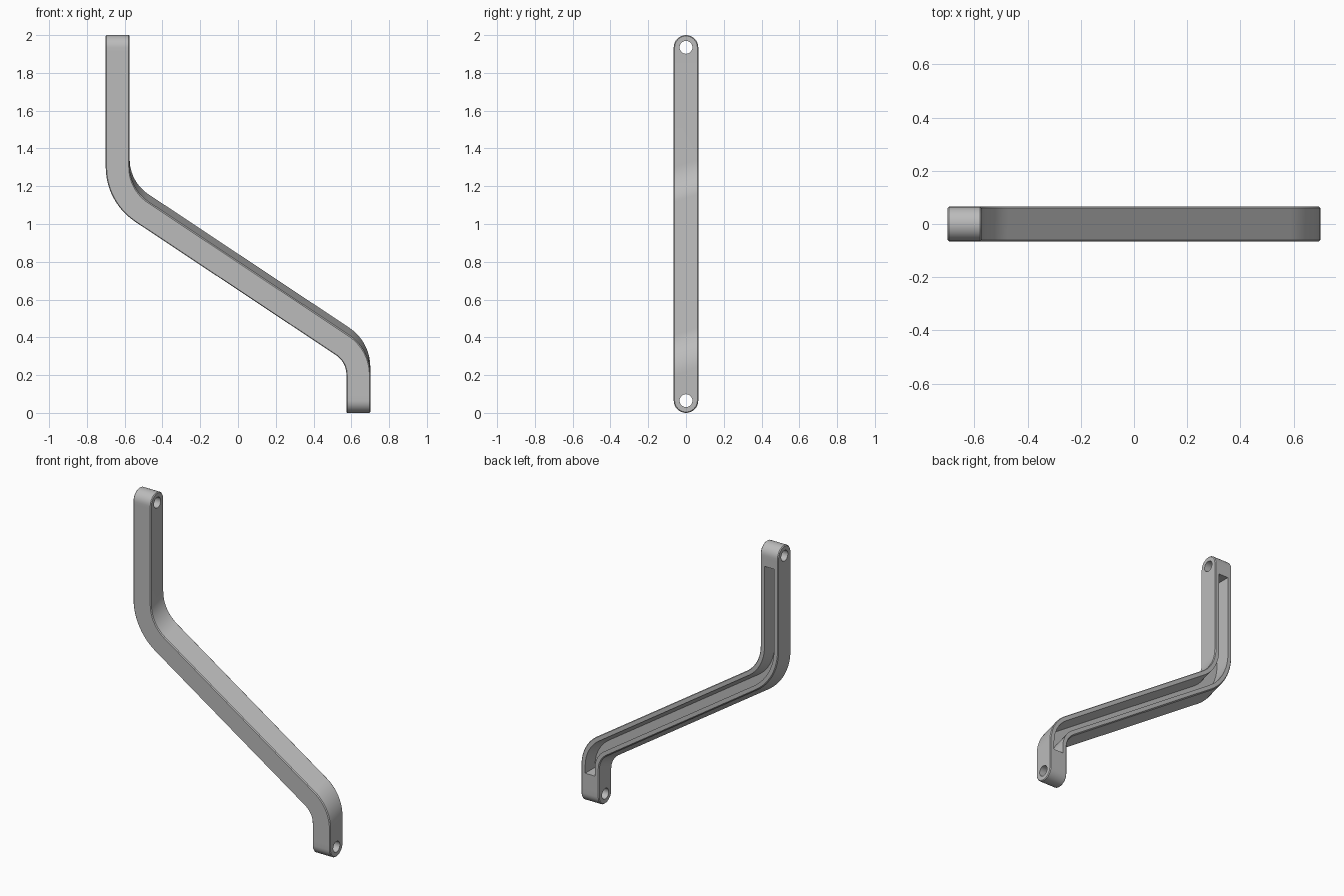
import bpy
import bmesh
from math import cos, sin, tan, radians, pi

R = 0.065          # half depth, also the radius of the rounded ends
HALF = 0.0635      # half width of the bar
EDGE = 0.005       # edge chamfer
HOLE = 0.034       # bolt hole radius
X_ARM = 0.637      # centre line of both upright arms
TURN = radians(56.4)
SHEAR = 0.33       # the slanted span rises towards the back
TOP, BOTTOM = 1.865, 0.195   # ends of the channelled length

cube = bpy.data.objects.get("Cube")
if cube:
    bpy.data.objects.remove(cube)

grey = bpy.data.materials.new("light grey")
grey.use_nodes = True
colour = (0.5, 0.5, 0.5, 1)
grey.diffuse_color = colour
grey.node_tree.nodes["Principled BSDF"].inputs["Base Color"].default_value = colour


def arc(cx, cz, radius, start, end, steps=12):
    angles = [start + (end - start) * i / steps for i in range(steps + 1)]
    return [(cx + radius * cos(a), cz + radius * sin(a)) for a in angles]


def side_line(offset):
    """Line beside the bent centre path, offset towards the upper side."""
    big, small = 0.285, 0.187
    slope = 1 / tan(TURN)
    z_left, z_right = 0.725 + X_ARM * slope, 0.725 - X_ARM * slope
    upper = arc(big - X_ARM, z_left + big * tan(TURN / 2), big - offset, pi, pi + TURN)
    lower = arc(X_ARM - small, z_right - small * tan(TURN / 2), small + offset, TURN, 0)
    return upper + lower


def rail(offset, y):
    """One long edge of the bar, from its top to its bottom."""
    bend = [(x, y, z + SHEAR * (y + R)) for x, z in side_line(offset)]
    return [(offset - X_ARM, y, TOP)] + bend + [(X_ARM + offset, y, BOTTOM)]


def skin(name, rows, ring_rows):
    """Closed solid from a loop of rows; open rows get end caps."""
    bm = bmesh.new()
    grid = [[bm.verts.new(p) for p in row] for row in rows]
    count = len(grid[0])
    for i, row in enumerate(grid):
        following = grid[(i + 1) % len(grid)]
        for j in range(count if ring_rows else count - 1):
            k = (j + 1) % count
            bm.faces.new((row[j], row[k], following[k], following[j]))
    if not ring_rows:
        bm.faces.new([row[0] for row in grid])
        bm.faces.new([row[-1] for row in grid])
    bmesh.ops.recalc_face_normals(bm, faces=bm.faces)
    mesh = bpy.data.meshes.new(name)
    bm.to_mesh(mesh)
    bm.free()
    mesh.materials.append(grey)
    obj = bpy.data.objects.new(name, mesh)
    bpy.context.scene.collection.objects.link(obj)
    return obj


def end_outline(radius, depth):
    """Round on one side, square on the other where it meets the bar."""
    points = arc(0, 0, radius, 0, pi, 16)
    points += [(-radius, -depth * i / 4) for i in range(1, 5)]
    points += [(-radius + radius * i / 4, -depth) for i in range(1, 9)]
    points += [(radius, -depth * i / 4) for i in range(3, 0, -1)]
    return points


def rounded_end(name, x_mid, z_mid, direction, depth):
    """End block with a bolt hole through it from side to side."""
    hole = arc(0, 0, HOLE, 0, 2 * pi, 32)[:-1]
    full, trimmed = end_outline(R, depth), end_outline(R - EDGE, depth)
    layers = [(hole, -HALF), (trimmed, -HALF), (full, EDGE - HALF),
              (full, HALF - EDGE), (trimmed, HALF), (hole, HALF)]
    rows = [[(x_mid + x, y, z_mid + direction * z) for y, z in outline]
            for outline, x in layers]
    return skin(name, rows, True)


# Bent bar with a long channel open to the back
profile = [(HOLE, R - 0.1), (HOLE, R), (HALF - EDGE, R), (HALF, R - EDGE),
           (HALF, EDGE - R), (HALF - EDGE, -R)]
profile += [(-offset, y) for offset, y in reversed(profile)]
parts = [skin("bent_bar", [rail(offset, y) for offset, y in profile], False)]

# Rounded ends with bolt holes
parts.append(rounded_end("upper_end", -X_ARM, 2 - R, 1, 2 - R - TOP))
parts.append(rounded_end("lower_end", X_ARM, R, -1, BOTTOM - R))

# Smooth the bends and keep the edges crisp
bpy.ops.object.select_all(action="DESELECT")
for part in parts:
    part.select_set(True)
bpy.context.view_layer.objects.active = parts[0]
bpy.ops.object.shade_smooth_by_angle(angle=radians(30))
